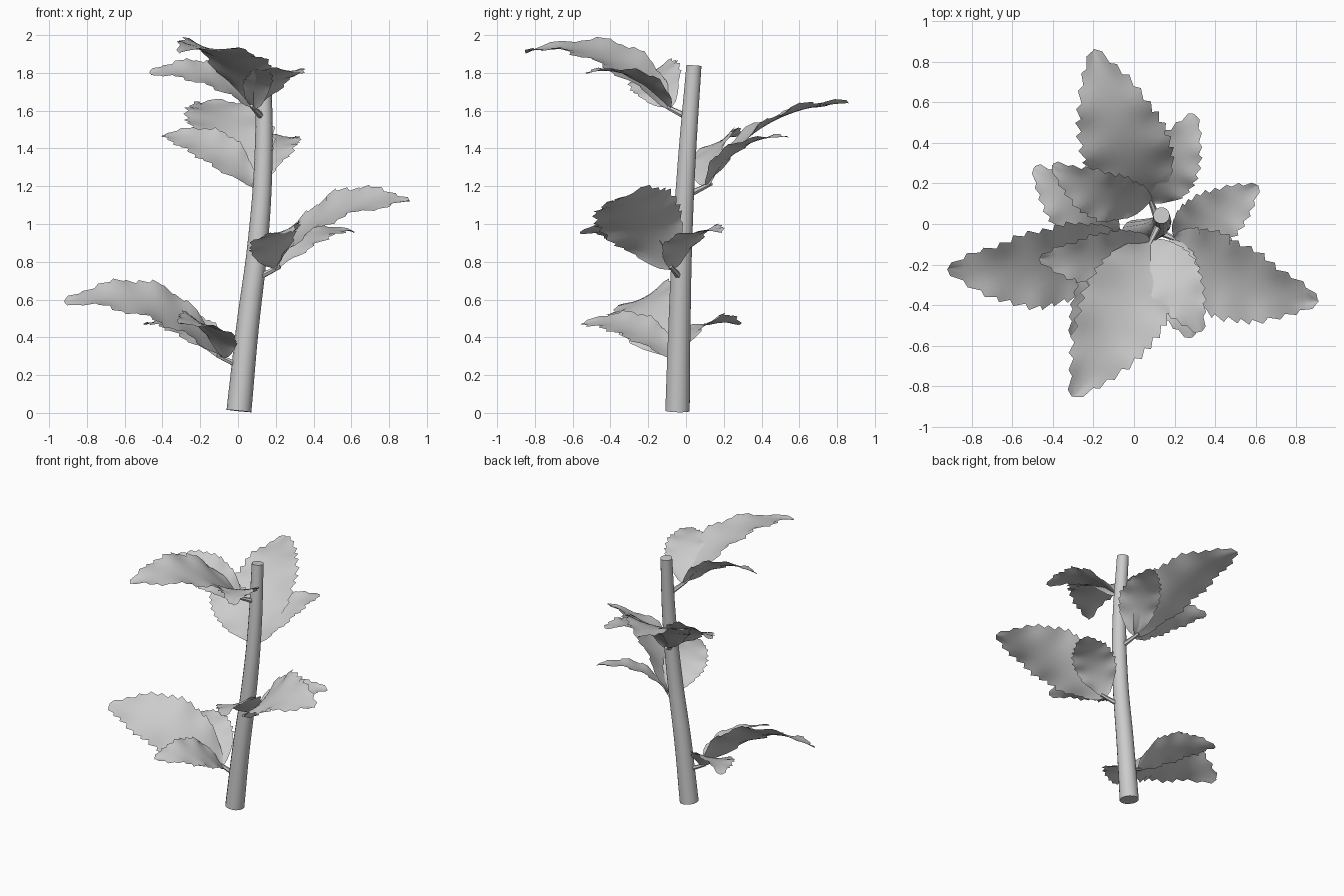
import bpy, bmesh, math
from mathutils import Vector

if "Cube" in bpy.data.objects:
    bpy.data.objects.remove(bpy.data.objects["Cube"])

grey = bpy.data.materials.new("plant_grey")
grey.diffuse_color = (0.6, 0.6, 0.6, 1)
grey.use_nodes = True
grey.node_tree.nodes["Principled BSDF"].inputs["Base Color"].default_value = grey.diffuse_color
UP = Vector((0, 0, 1))


def tube(name, points, radii, sides):
    """Capped tapered tube along a short path."""
    cu = bpy.data.curves.new(name, 'CURVE')
    cu.dimensions = '3D'
    cu.bevel_depth = 1.0
    cu.bevel_resolution = sides // 4 - 1
    cu.use_fill_caps = True
    cu.resolution_u = 6
    sp = cu.splines.new('BEZIER')
    sp.bezier_points.add(len(points) - 1)
    for bp, p, r in zip(sp.bezier_points, points, radii):
        bp.co, bp.radius = p, r
        bp.handle_left_type = bp.handle_right_type = 'AUTO'
    tmp = bpy.data.objects.new(name + "_path", cu)
    bpy.context.collection.objects.link(tmp)
    me = bpy.data.meshes.new_from_object(tmp.evaluated_get(bpy.context.evaluated_depsgraph_get()))
    bpy.data.objects.remove(tmp)
    return finish(name, me)


def finish(name, me):
    me.name = name
    me.materials.clear()
    me.materials.append(grey)
    ob = bpy.data.objects.new(name, me)
    bpy.context.collection.objects.link(ob)
    bpy.ops.object.select_all(action='DESELECT')
    ob.select_set(True)
    bpy.context.view_layer.objects.active = ob
    bpy.ops.object.shade_smooth_by_angle(angle=math.radians(50))
    return ob


def leaflet(name, base, tip, half, roll, teeth, phase, arch):
    """Arched, slightly cupped blade with a saw-toothed, wavy rim."""
    base, tip, roll = Vector(base), Vector(tip), math.radians(roll)
    d = tip - base
    L = d.length
    d.normalize()
    right = d.cross(UP).normalized()
    n = right.cross(d)
    c, s = math.cos(roll), math.sin(roll)
    side, nn = right * c + n * s, n * c - right * s   # positive roll lifts the right edge
    rows, cols = teeth * 2, 8
    bm = bmesh.new()
    grid = []
    for i in range(rows + 1):
        u0 = i / rows
        row = []
        for j in range(cols + 1):
            v = 2 * j / cols - 1
            u, k = u0, 1.0
            if abs(v) > 0.99 and i % 2 and 1 < i < rows:
                u, k = u0 + 0.6 / rows, 1.13       # forward-pointing tooth
            w = half * max(math.sin(math.pi * u0 ** 0.85), 0.0) ** 0.8 + 0.004
            wave = 0.012 * half / 0.2 * v * v * math.sin(u0 * 24 + phase + (1.5 if v > 0 else 0))
            p = (base + d * L * u + nn * (arch * L * 4 * u * (1 - u))
                 + side * (w * v * k) + nn * (0.14 * w * v * v + wave))
            row.append(bm.verts.new(p))
        grid.append(row)
    for a, b in zip(grid, grid[1:]):
        for j in range(cols):
            bm.faces.new((a[j], a[j + 1], b[j + 1], b[j]))
    me = bpy.data.meshes.new(name)
    bm.to_mesh(me)
    bm.free()
    finish(name, me)


# Leaning, tapered stem
tube("stem",
     [(0.005, -0.045, 0.01), (0.05, -0.035, 0.45), (0.105, -0.02, 0.9),
      (0.135, 0.005, 1.35), (0.135, 0.042, 1.84)],
     [0.066, 0.06, 0.054, 0.048, 0.041], 24)

# Compound leaves: stem node, main tip, left tip, right tip, rolls of the three blades, main arch
leaves = [
    ((0.03, -0.04, 0.24), (-0.92, -0.22, 0.59), (-0.31, -0.55, 0.47), (-0.49, 0.28, 0.47), (29, 22, 14), 0.165),
    ((0.09, -0.025, 0.71), (0.91, -0.38, 1.12), (0.61, 0.19, 0.96), (0.28, -0.56, 0.96), (-28, -12, -22), 0.16),
    ((0.125, 0.0, 1.15), (-0.20, 0.86, 1.64), (-0.40, 0.29, 1.47), (0.30, 0.54, 1.46), (8, 30, -4), 0.13),
    ((0.135, 0.02, 1.56), (-0.30, -0.85, 1.91), (0.33, -0.53, 1.80), (-0.47, -0.17, 1.80), (10, 0, 28), 0.155),
]
for i, (node, main, left, right, rolls, arch) in enumerate(leaves, 1):
    node = Vector(node)
    out = Vector(main) - node
    out.z = 0
    out.normalize()
    end = node + out * 0.115 + UP * 0.05
    tube(f"leaf_stalk_{i}", [node, node.lerp(end, 0.5), end + out * 0.03 + UP * 0.015],
         [0.02, 0.016, 0.011], 8)
    leaflet(f"main_leaflet_{i}", end, main, 0.2, rolls[0], 13, i, arch)
    leaflet(f"left_leaflet_{i}", end, left, 0.13, rolls[1], 11, i + 2, 0.15)
    leaflet(f"right_leaflet_{i}", end, right, 0.13, rolls[2], 11, i + 4, 0.15)
